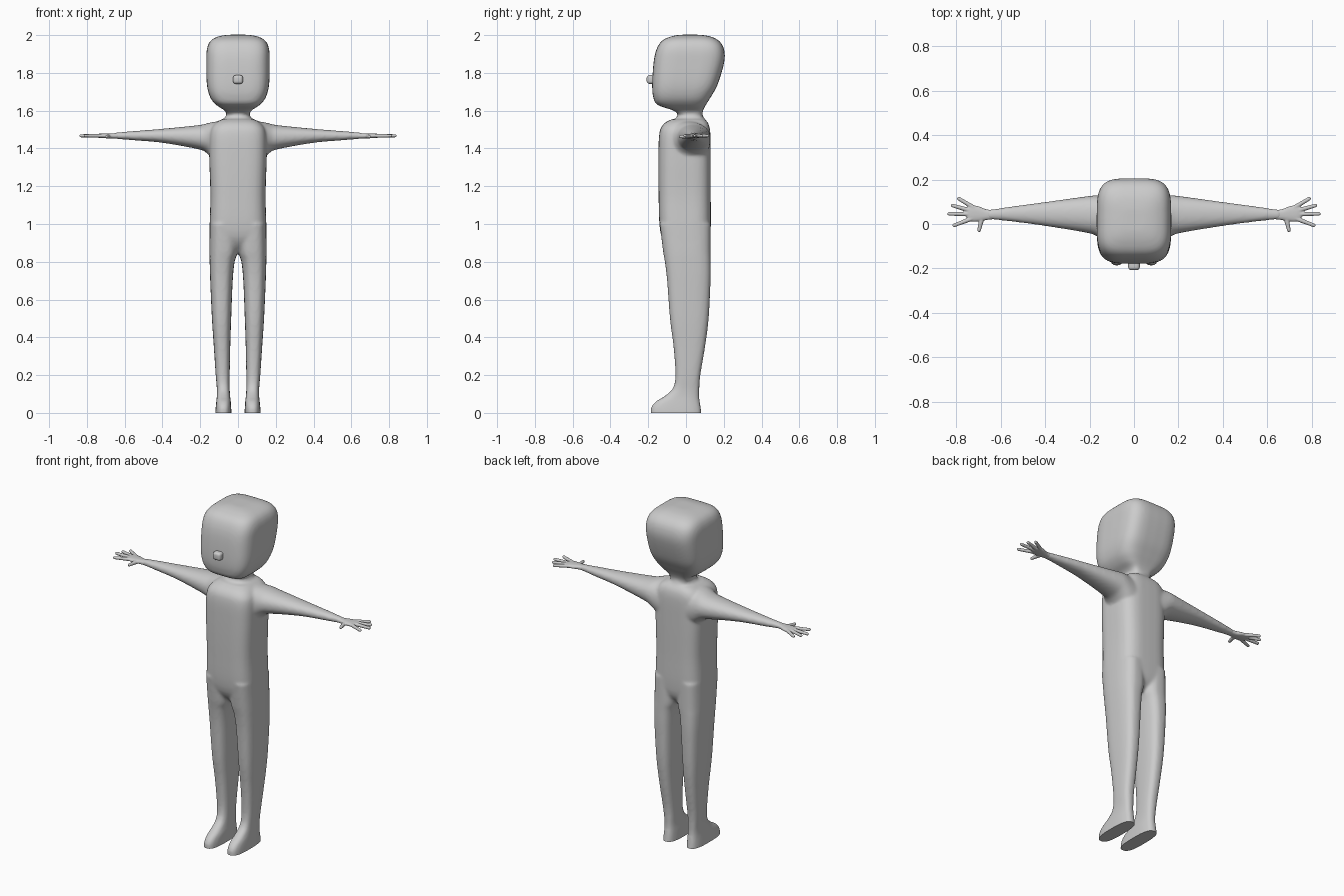
import bpy
import bmesh
from math import cos, sin, pi
from mathutils import Vector, Matrix

if "Cube" in bpy.data.objects:
    bpy.data.objects.remove(bpy.data.objects["Cube"], do_unlink=True)

GREY = (0.6, 0.6, 0.6, 1)
mat = bpy.data.materials.new("plain grey")
mat.use_nodes = True
mat.diffuse_color = GREY
bsdf = next(n for n in mat.node_tree.nodes if n.type == "BSDF_PRINCIPLED")
bsdf.inputs["Base Color"].default_value = GREY


def spline(rows, steps=5):
    """Smooth the list of sections with a Catmull-Rom curve."""
    out = []
    for i in range(len(rows) - 1):
        a, b = rows[max(i - 1, 0)], rows[i]
        c, d = rows[i + 1], rows[min(i + 2, len(rows) - 1)]
        for s in range(steps):
            t = s / steps
            out.append([q + 0.5 * t * (r - p + t * (2*p - 5*q + 4*r - e + t * (3*(q - r) + e - p)))
                        for p, q, r, e in zip(a, b, c, d)])
    return out + [list(rows[-1])]


def loft(bm, rows, axis="z", power=3.0, side=1, n=40):
    """Closed skin over superellipse sections: position, low/high u, low/high v."""
    rings = []
    for t, u0, u1, v0, v1 in spline(rows):
        ring = []
        for k in range(n):
            c, s = cos(2 * pi * k / n), sin(2 * pi * k / n)
            u = (u0 + u1) / 2 + (u1 - u0) / 2 * abs(c) ** (2 / power) * (1 if c > 0 else -1)
            v = (v0 + v1) / 2 + (v1 - v0) / 2 * abs(s) ** (2 / power) * (1 if s > 0 else -1)
            p = (u, v, t) if axis == "z" else (t, u, v)
            ring.append(bm.verts.new((p[0] * side, p[1], p[2])))
        rings.append(ring)
    for a, b in zip(rings, rings[1:]):
        for k in range(n):
            bm.faces.new((a[k], a[(k + 1) % n], b[(k + 1) % n], b[k]))
    bm.faces.new(rings[0][::-1])
    bm.faces.new(rings[-1])


def finger(bm, base, tip, r0, r1):
    """Tapered rod with a round end."""
    a, b = Vector(base), Vector(tip)
    turn = (b - a).to_track_quat("Z", "Y").to_matrix().to_4x4()
    bmesh.ops.create_cone(bm, cap_ends=True, segments=16, radius1=r0, radius2=r1,
                          depth=(b - a).length, matrix=Matrix.Translation((a + b) / 2) @ turn)
    bmesh.ops.create_icosphere(bm, subdivisions=3, radius=r1, matrix=Matrix.Translation(b))


def finish(name, bm, modifiers):
    """Make an object, apply its modifiers, colour and shade it."""
    bmesh.ops.recalc_face_normals(bm, faces=bm.faces[:])
    mesh = bpy.data.meshes.new(name)
    bm.to_mesh(mesh)
    bm.free()
    ob = bpy.data.objects.new(name, mesh)
    bpy.context.collection.objects.link(ob)
    for kind, settings in modifiers:
        m = ob.modifiers.new(kind.title(), kind)
        for key, value in settings.items():
            setattr(m, key, value)
    bpy.ops.object.select_all(action="DESELECT")
    ob.select_set(True)
    bpy.context.view_layer.objects.active = ob
    bpy.ops.object.convert(target="MESH")
    ob.data.materials.clear()
    ob.data.materials.append(mat)
    return ob


def shade(ob):
    bpy.ops.object.select_all(action="DESELECT")
    ob.select_set(True)
    bpy.context.view_layer.objects.active = ob
    bpy.ops.object.shade_smooth_by_angle(angle=0.9)


def blend(voxel, rounds):
    return [("REMESH", {"mode": "VOXEL", "voxel_size": voxel}),
            ("SMOOTH", {"factor": 0.5, "iterations": rounds})]


def symmetric(rows):
    return [(z, -w, w, y0, y1) for z, w, y0, y1 in rows]


# Body: head, neck, torso, arms and legs blended into one skin
bm = bmesh.new()
head = [(1.57, .056, -.03, .085), (1.60, .07, -.065, .09), (1.63, .115, -.15, .105),
        (1.67, .147, -.173, .13), (1.74, .165, -.179, .168), (1.86, .168, -.171, .203),
        (1.93, .164, -.154, .2), (1.972, .143, -.125, .172), (1.994, .10, -.075, .125),
        (2.002, .05, -.03, .07)]
loft(bm, symmetric(head), power=4)

neck = [(1.50, .085, -.08, .105), (1.55, .075, -.06, .098), (1.585, .061, -.042, .087),
        (1.64, .075, -.06, .09)]
loft(bm, symmetric(neck), power=2.5)

torso = [(.845, .09, -.06, .08), (.90, .143, -.115, .12), (.98, .15, -.139, .131),
         (1.15, .146, -.145, .131), (1.35, .152, -.146, .131), (1.48, .15, -.141, .129),
         (1.53, .125, -.118, .119), (1.555, .085, -.075, .10)]
loft(bm, symmetric(torso), power=3.5)

arm = [(.08, -.10, .125, 1.30, 1.548), (.13, -.085, .128, 1.34, 1.54),
       (.165, -.057, .129, 1.375, 1.533), (.21, -.04, .125, 1.396, 1.523),
       (.40, -.009, .099, 1.43, 1.504), (.55, .011, .079, 1.443, 1.492),
       (.66, .022, .063, 1.452, 1.483)]
leg = [(-.04, .035, .12, -.187, .081), (0, .035, .12, -.187, .081),
       (.03, .036, .118, -.184, .078), (.06, .038, .115, -.16, .073),
       (.09, .042, .112, -.112, .07), (.13, .044, .112, -.07, .071),
       (.20, .044, .118, -.056, .076), (.35, .041, .128, -.066, .101),
       (.50, .036, .138, -.085, .12), (.70, .028, .147, -.10, .13),
       (.80, .018, .15, -.112, .131), (.86, .002, .151, -.122, .131),
       (1.0, .002, .15, -.139, .131)]
for side in (1, -1):
    loft(bm, arm, axis="x", power=2.2, side=side)
    loft(bm, leg, power=2.8, side=side)
body = finish("body", bm, blend(.008, 8))

# Flat soles
bm = bmesh.new()
bm.from_mesh(body.data)
bmesh.ops.bisect_plane(bm, geom=bm.verts[:] + bm.edges[:] + bm.faces[:],
                       plane_co=(0, 0, 0), plane_no=(0, 0, 1), clear_inner=True)
bmesh.ops.holes_fill(bm, edges=[e for e in bm.edges if e.is_boundary], sides=0)
bmesh.ops.recalc_face_normals(bm, faces=bm.faces[:])
bm.to_mesh(body.data)
bm.free()
shade(body)

# Hands: flat palm, four spread fingers and a thumb
for side, name in ((1, "left_hand"), (-1, "right_hand")):
    bm = bmesh.new()
    palm = [(.63, .022, .063, 1.453, 1.482), (.665, .018, .066, 1.453, 1.48),
            (.70, .012, .08, 1.454, 1.479), (.735, .012, .084, 1.456, 1.478),
            (.752, .025, .075, 1.46, 1.475)]
    loft(bm, palm, axis="x", power=2.4, side=side)
    for bx, by, tx, ty in ((.72, .073, .788, .114), (.735, .06, .816, .083),
                           (.735, .044, .832, .046), (.725, .026, .809, -.006)):
        finger(bm, (side * bx, by, 1.467), (side * tx, ty, 1.467), .0105, .0085)
    finger(bm, (side * .685, .025, 1.464), (side * .697, -.028, 1.462), .012, .0085)
    shade(finish(name, bm, blend(.003, 5)))

# Nose: small rounded block
bm = bmesh.new()
bmesh.ops.create_cube(bm, size=1, matrix=Matrix.Translation((0, -.183, 1.765))
                      @ Matrix.Diagonal((.052, .05, .046, 1)))
shade(finish("nose", bm, [("BEVEL", {"width": .014, "segments": 4})]))
